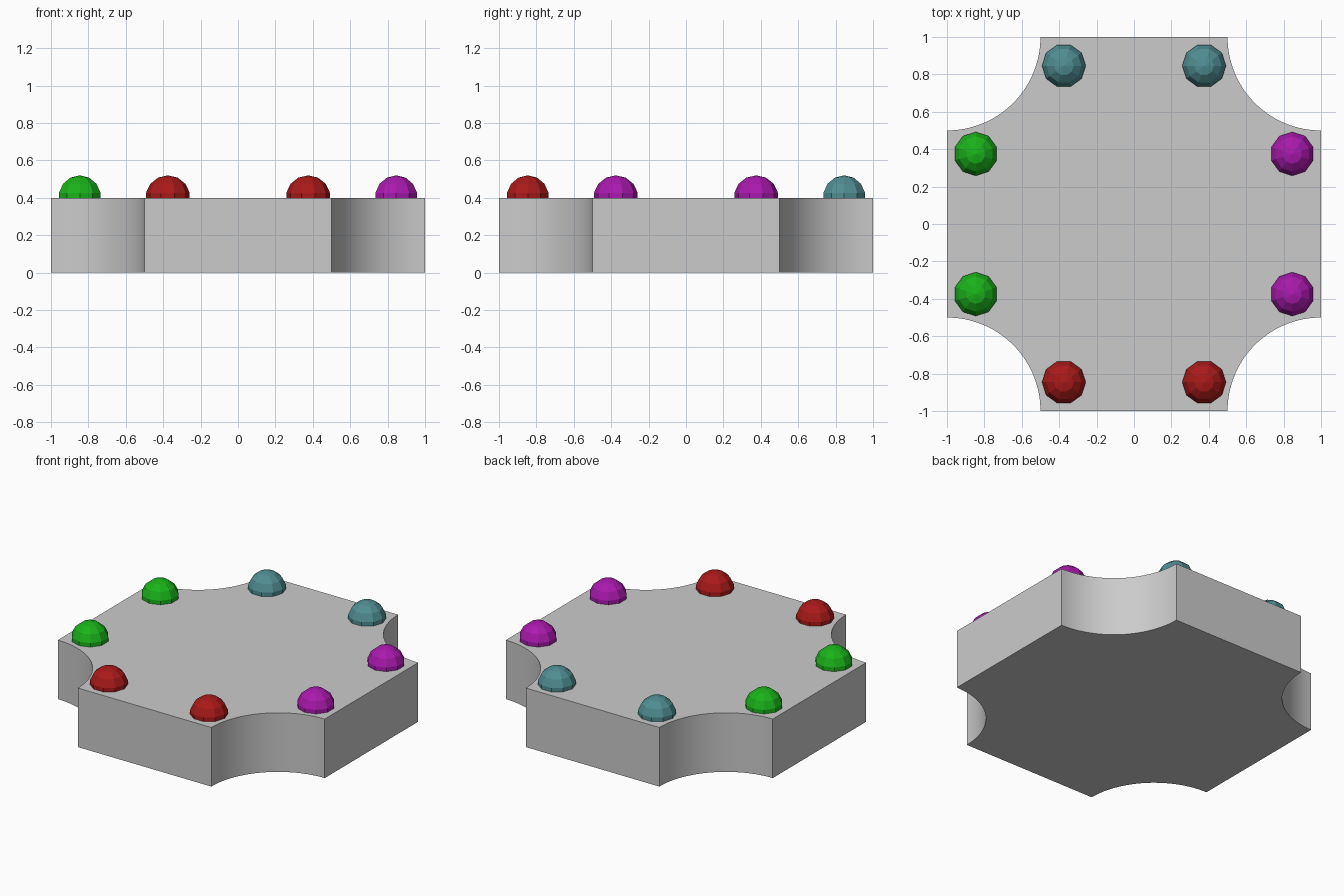
import bpy, bmesh, math
from mathutils import Matrix

if "Cube" in bpy.data.objects:
    bpy.data.objects.remove(bpy.data.objects["Cube"])

H = 0.4            # plate height
DOME_R = 0.12


def add_object(name, bm, material=None):
    bmesh.ops.recalc_face_normals(bm, faces=bm.faces)
    mesh = bpy.data.meshes.new(name)
    bm.to_mesh(mesh)
    bm.free()
    obj = bpy.data.objects.new(name, mesh)
    bpy.context.collection.objects.link(obj)
    if material:
        mesh.materials.append(material)
    return obj


# Plate: square with a concave quarter circle at each corner
bm = bmesh.new()
outline = []
steps = 32
for k, (cx, cy) in enumerate([(1, 1), (-1, 1), (-1, -1), (1, -1)]):
    start = math.radians(270 + 90 * k)
    for i in range(steps + 1):
        a = start - math.pi / 2 * i / steps
        outline.append(bm.verts.new((cx + 0.5 * math.cos(a), cy + 0.5 * math.sin(a), 0)))
base = bm.faces.new(outline)
top = bmesh.ops.extrude_face_region(bm, geom=[base], use_keep_orig=True)
bmesh.ops.translate(bm, vec=(0, 0, H),
                    verts=[v for v in top["geom"] if isinstance(v, bmesh.types.BMVert)])
plate = add_object("plate", bm)
bpy.context.view_layer.objects.active = plate
plate.select_set(True)
bpy.ops.object.shade_smooth_by_angle(angle=math.radians(30))

# Low-poly studs: a coloured pair on each side, half sunk into the plate
sides = [("right", (0.40, 0.01, 0.42)), ("back", (0.08, 0.27, 0.29)),
         ("left", (0.01, 0.45, 0.01)), ("front", (0.40, 0.01, 0.01))]
for k, (side, colour) in enumerate(sides):
    mat = bpy.data.materials.new(side + "_stud_colour")
    mat.diffuse_color = (*colour, 1)
    mat.use_nodes = True
    mat.node_tree.nodes["Principled BSDF"].inputs["Base Color"].default_value = mat.diffuse_color
    turn = Matrix.Rotation(k * math.pi / 2, 4, 'Z')
    for i, y in enumerate((-0.375, 0.375)):
        bm = bmesh.new()
        bmesh.ops.create_uvsphere(bm, u_segments=10, v_segments=7, radius=DOME_R)
        bm.transform(turn @ Matrix.Translation((0.846, y, H)))
        add_object(f"{side}_stud_{i + 1}", bm, mat)
